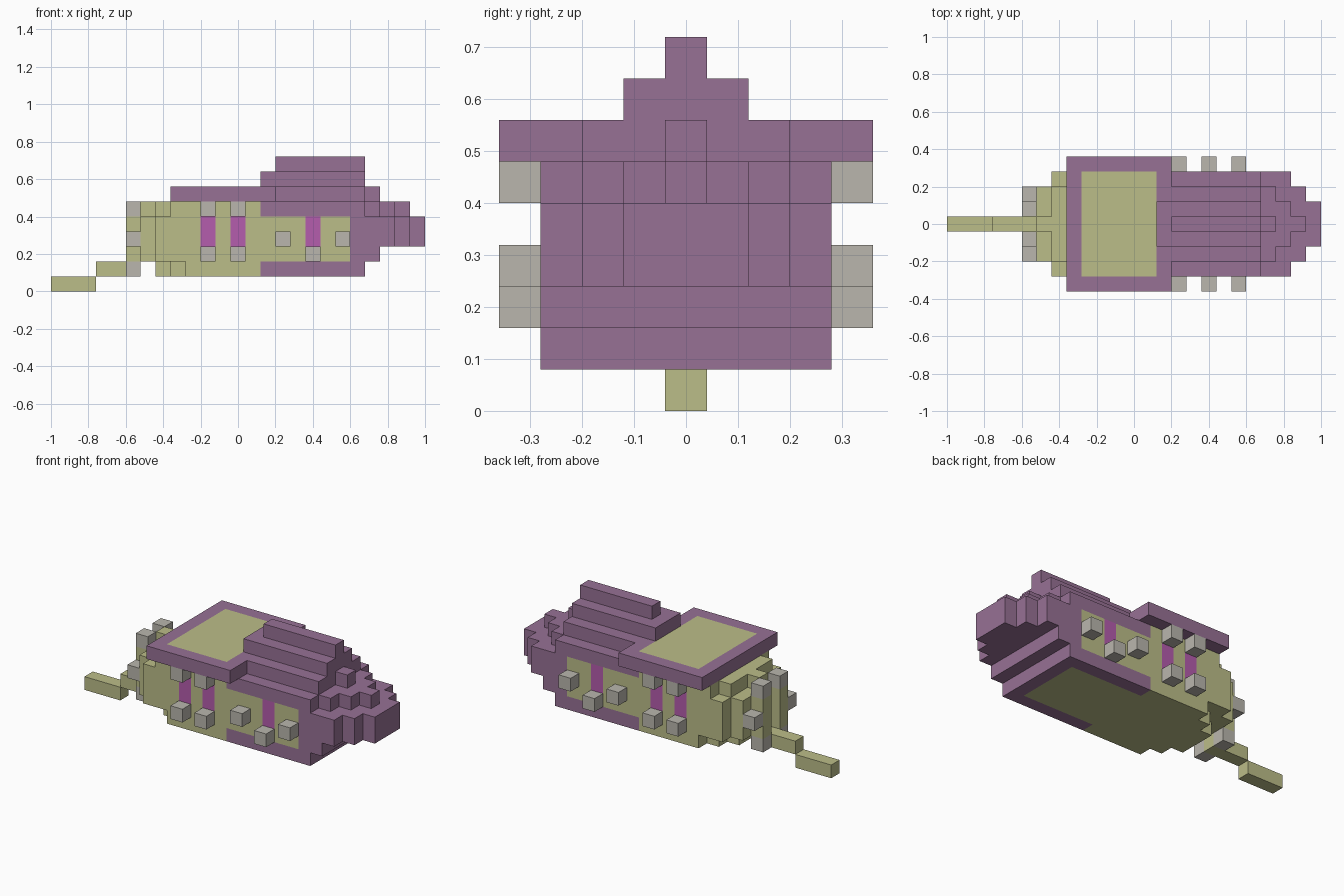
import bpy, bmesh, math
from mathutils import Vector

cube = bpy.data.objects.get("Cube")
if cube:
    bpy.data.objects.remove(cube, do_unlink=True)

CELL = 0.08
OLIVE, PURPLE, MAGENTA, GREY = range(4)
COLOURS = [("olive", (0.50, 0.51, 0.25)), ("purple", (0.31, 0.165, 0.30)),
           ("magenta", (0.46, 0.11, 0.42)), ("grey", (0.49, 0.47, 0.42))]
materials = []
for name, rgb in COLOURS:
    mat = bpy.data.materials.new(name)
    mat.use_nodes = True
    mat.diffuse_color = (*rgb, 1)
    mat.node_tree.nodes["Principled BSDF"].inputs["Base Color"].default_value = (*rgb, 1)
    materials.append(mat)


def slab(x0, x1, half, z0, z1):
    """Centred block of cells reaching 'half' cells to each side."""
    return {(i, j, k) for i in range(x0, x1) for j in range(-half, half + 1)
            for k in range(z0, z1)}


def pair(x, y, z0, z1):
    """Mirrored pair of one-cell columns."""
    return {(x, s * y, k) for s in (-1, 1) for k in range(z0, z1)}


# Hull with stepped stern
hull = (slab(9, 21, 3, 1, 2) | slab(8, 9, 2, 1, 2) | slab(7, 8, 1, 1, 2)
        | slab(7, 21, 3, 2, 5) | slab(6, 7, 2, 2, 5)
        | slab(8, 21, 3, 5, 6) | slab(7, 8, 2, 5, 6) | slab(6, 7, 0, 5, 6))

# Stepped nose
nose = (slab(21, 22, 3, 2, 3) | slab(21, 23, 3, 3, 5) | slab(23, 24, 2, 3, 5)
        | slab(24, 25, 1, 3, 5) | slab(21, 22, 2, 5, 6)
        | slab(22, 23, 1, 5, 6) | slab(23, 24, 0, 5, 6))

# Roof plate, ridge and tail
roof = slab(8, 15, 4, 6, 7)
ridge = (slab(15, 21, 2, 6, 7) | slab(21, 22, 0, 6, 7)
         | slab(14, 21, 1, 7, 8) | slab(15, 21, 0, 8, 9))
tail = slab(0, 3, 0, 0, 1) | slab(3, 6, 0, 1, 2)

# Stern frame: posts with end blocks
posts = pair(5, 1, 2, 5)
post_blocks = pair(5, 1, 1, 2) | pair(5, 1, 5, 6) | pair(5, 2, 3, 4)

# Side blocks
side_blocks = set()
for x, z in [(10, 5), (10, 2), (12, 5), (12, 2), (15, 3), (17, 2), (19, 3)]:
    side_blocks |= pair(x, 4, z, z + 1)


def hull_colour(c, n):
    i, j, k = c
    if n[0]:
        return PURPLE if n[0] > 0 else OLIVE
    if n[1]:
        if abs(j) == 3 and i in (10, 12, 17) and k in (3, 4):
            return MAGENTA
        return OLIVE if i < 14 or (i < 20 and 2 <= k <= 4) else PURPLE
    if n[2] < 0:
        return OLIVE if i < 14 or (i < 20 and abs(j) <= 2) else PURPLE
    return OLIVE if i < 14 else PURPLE


def roof_colour(c, n):
    return OLIVE if n[2] > 0 and 9 <= c[0] < 14 and abs(c[1]) <= 3 else PURPLE


def plain(index):
    return lambda c, n: index


PARTS = {
    "hull": (hull, hull_colour), "nose": (nose, plain(PURPLE)),
    "roof": (roof, roof_colour), "ridge": (ridge, plain(PURPLE)),
    "tail": (tail, plain(OLIVE)), "stern_posts": (posts, plain(OLIVE)),
    "stern_blocks": (post_blocks, plain(GREY)),
    "side_blocks": (side_blocks, plain(GREY)),
}
filled = set().union(*(cells for cells, rule in PARTS.values()))
NORMALS = [tuple(s if a == axis else 0 for a in range(3))
           for axis in range(3) for s in (-1, 1)]


def build(name, cells, rule):
    """Skin the exposed cell sides and merge flat areas of one colour."""
    bm = bmesh.new()
    for c in sorted(cells):
        centre = Vector((c[0] + 0.5, c[1], c[2] + 0.5)) * CELL - Vector((1, 0, 0))
        for n in NORMALS:
            if tuple(a + b for a, b in zip(c, n)) in filled:
                continue
            normal = Vector(n)
            u = Vector((n[1], n[2], n[0]))
            v = normal.cross(u)
            verts = [bm.verts.new(centre + (normal + u * p + v * q) * CELL / 2)
                     for p, q in ((-1, -1), (1, -1), (1, 1), (-1, 1))]
            bm.faces.new(verts).material_index = rule(c, n)
    bmesh.ops.remove_doubles(bm, verts=bm.verts, dist=0.001)
    bmesh.ops.dissolve_limit(bm, angle_limit=math.radians(1), verts=bm.verts,
                             edges=bm.edges, delimit={'MATERIAL'})
    mesh = bpy.data.meshes.new(name)
    bm.to_mesh(mesh)
    bm.free()
    for mat in materials:
        mesh.materials.append(mat)
    obj = bpy.data.objects.new(name, mesh)
    bpy.context.scene.collection.objects.link(obj)


for name, (cells, rule) in PARTS.items():
    build(name, cells, rule)
